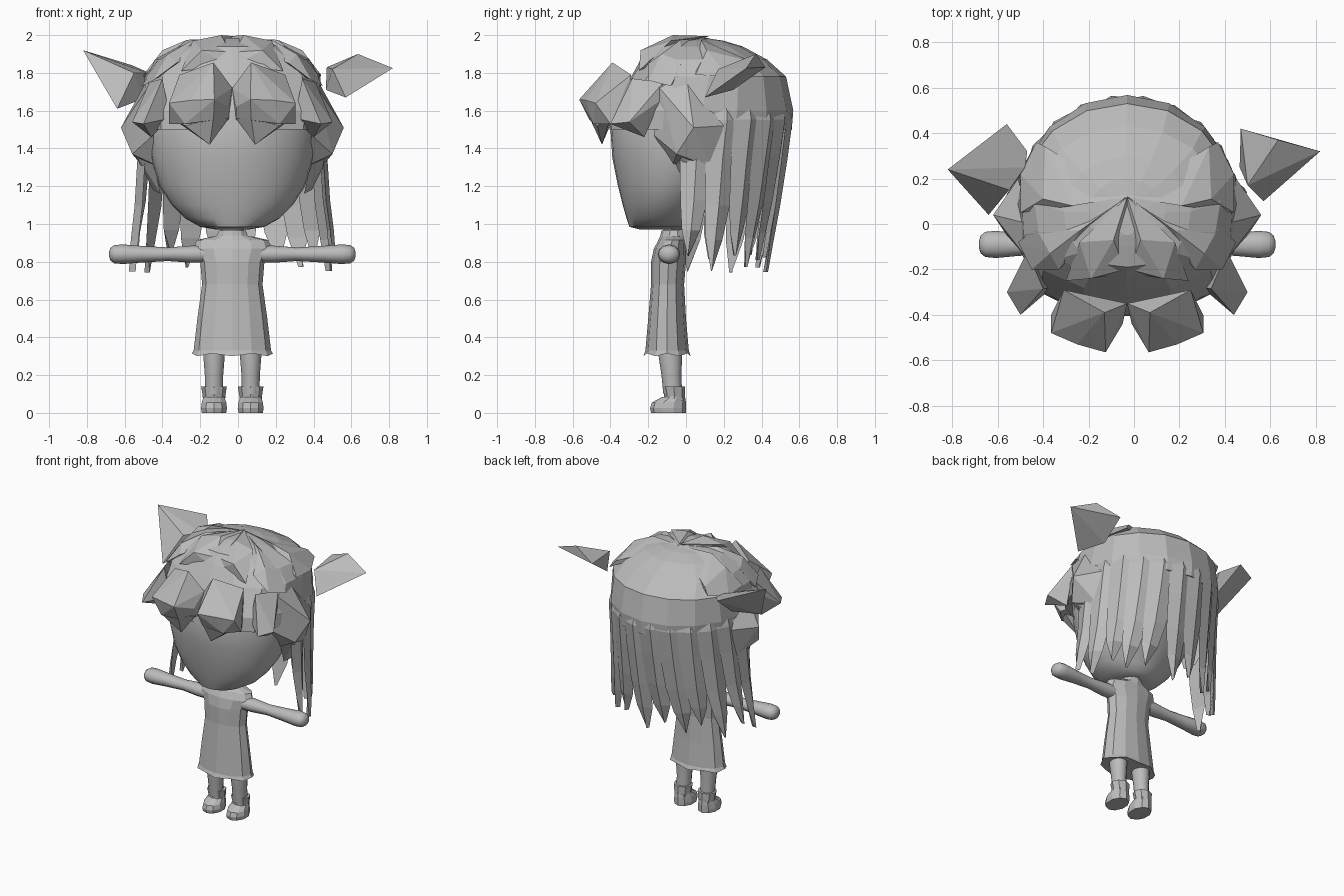
import bpy, bmesh, math, random

random.seed(4)
if "Cube" in bpy.data.objects:
    bpy.data.objects.remove(bpy.data.objects["Cube"], do_unlink=True)

CX = -0.03  # centre line of the figure
clay = bpy.data.materials.new("grey_clay")
clay.use_nodes = True
clay.diffuse_color = (0.5, 0.5, 0.5, 1)
clay.node_tree.nodes["Principled BSDF"].inputs["Base Color"].default_value = (0.5, 0.5, 0.5, 1)


def finish(name, bm, smooth=False):
    bmesh.ops.recalc_face_normals(bm, faces=bm.faces[:])
    mesh = bpy.data.meshes.new(name)
    for f in bm.faces:
        f.smooth = smooth
    bm.to_mesh(mesh)
    bm.free()
    mesh.materials.append(clay)
    ob = bpy.data.objects.new(name, mesh)
    bpy.context.collection.objects.link(ob)
    return ob


def skin(bm, rings):
    """Bridge equal rings of points and close both ends."""
    rows = [[bm.verts.new(p) for p in ring] for ring in rings]
    n = len(rows[0])
    for a, b in zip(rows, rows[1:]):
        for i in range(n):
            j = (i + 1) % n
            bm.faces.new((a[i], a[j], b[j], b[i]))
    bm.faces.new(rows[0])
    bm.faces.new(rows[-1])


def loft(name, profile, n, cx=CX, smooth=False, shape=None):
    """Stack ellipses given as (z, half width, front y, back y)."""
    rings = []
    for k, (z, w, yf, yb) in enumerate(profile):
        ring = []
        for i in range(n):
            a = math.tau * i / n
            s, dz = shape(i, k, a) if shape else (1, 0)
            ring.append((cx + w * s * math.sin(a),
                         (yf + yb) / 2 - (yb - yf) / 2 * s * math.cos(a), z + dz))
        rings.append(ring)
    bm = bmesh.new()
    skin(bm, rings)
    return finish(name, bm, smooth)


def hull(name, points, side=None):
    """Faceted chunk; with a side, x is measured outward from the centre line."""
    bm = bmesh.new()
    for x, y, z in points:
        bm.verts.new((x if side is None else CX + side * x, y, z))
    out = bmesh.ops.convex_hull(bm, input=bm.verts[:])
    loose = {g for g in out["geom_interior"] if isinstance(g, bmesh.types.BMVert)}
    bmesh.ops.delete(bm, geom=list(loose), context='VERTS')
    return finish(name, bm)


# Head and neck
loft("head", [(.97, .08, -.24, .0), (.985, .17, -.30, .05), (1.03, .25, -.315, .08),
              (1.1, .32, -.335, .12), (1.2, .385, -.36, .2), (1.35, .43, -.39, .3),
              (1.5, .45, -.40, .36), (1.68, .42, -.36, .38), (1.83, .28, -.2, .28)],
     32, smooth=True)
loft("neck", [(.88, .07, -.13, .0), (.94, .06, -.12, .0), (1.04, .06, -.12, .0)], 14, smooth=True)

# Dress with a collar and an uneven hem
loft("dress", [(.30, .215, -.225, .025), (.33, .205, -.215, .015), (.5, .185, -.2, .0),
               (.68, .16, -.185, -.01), (.8, .17, -.185, .0), (.87, .205, -.17, .0),
               (.915, .19, -.145, .0), (.935, .1, -.13, .0)], 12,
     shape=lambda i, k, a: (1, .015 * (i % 2) if k == 0 else 0))
loft("collar", [(.91, .13, -.15, .0), (.94, .085, -.135, .005), (.965, .075, -.13, .0)], 10)


# Scalp hair, squarer towards the front corners
def boxy_front(i, k, a):
    corner = math.sin(2 * a) ** 2 if math.cos(a) > 0 else 0
    return 1 + (.12 if k < 3 else .05) * corner, 0


loft("hair_cap", [(1.5, .475, -.405, .56), (1.6, .485, -.395, .568), (1.78, .465, -.29, .53),
                  (1.87, .41, -.24, .43), (1.94, .28, -.19, .30), (1.97, .17, -.1, .2),
                  (1.985, .04, -.05, .1)], 16, shape=boxy_front)

# Long back hair made of overlapping ridged strands
ROWS = [(1.76, .43, .09, .42, 1.2), (1.55, .488, .08, .482, 1.25), (1.35, .495, .06, .475, 1.2),
        (1.1, .51, .05, .445, 1.05), (.92, .53, .04, .42, .75), (.76, .54, .03, .40, .04)]
COUNT = 12
bm = bmesh.new()
for s in range(COUNT):
    mid = math.radians(-90 + 180 * s / (COUNT - 1))
    drop = random.uniform(-.02, .02) + .06 * (s % 2)
    lean = random.uniform(-.07, .07)
    rings = []
    for k, (z, rx, yc, ry, width) in enumerate(ROWS):
        t = k / (len(ROWS) - 1)
        a = mid + lean * t * t
        half = math.radians(9) * width
        ring = []
        for off, scale in ((-half, .95), (0, 1.015), (half, .99)):
            ring.append((CX + rx * scale * math.sin(a + off),
                         yc + ry * scale * math.cos(a + off), z + drop * t * t))
        rings.append(ring)
    skin(bm, rings)
finish("back_hair", bm)

for side, label in ((-1, "right"), (1, "left")):
    # Heavy fringe
    hull(label + "_fringe", [
        (0, -.35, 1.72), (.10, -.39, 1.855), (.28, -.29, 1.79), (.02, -.44, 1.62),
        (.095, -.565, 1.66), (.22, -.53, 1.655), (.335, -.48, 1.64), (.28, -.3, 1.55),
        (.02, -.4, 1.55), (.10, -.51, 1.55), (.335, -.40, 1.53), (.25, -.49, 1.53)], side)
    hull(label + "_fringe_tip", [
        (.02, -.42, 1.56), (.12, -.445, 1.42), (.25, -.47, 1.52), (.10, -.51, 1.56),
        (.32, -.40, 1.56), (.12, -.39, 1.55)], side)
    # Pointed lock at the temple
    hull(label + "_temple_lock", [
        (.37, -.285, 1.77), (.47, -.40, 1.53), (.53, -.30, 1.54), (.43, -.22, 1.46),
        (.33, -.28, 1.56), (.45, -.14, 1.65), (.44, -.12, 1.75)], side)
    # Side lock over the ear
    hull(label + "_side_lock", [
        (.43, .0, 1.8), (.45, -.14, 1.72), (.59, .04, 1.51), (.53, -.05, 1.37),
        (.48, .2, 1.52), (.42, -.17, 1.47), (.40, -.07, 1.31), (.47, .14, 1.3)], side)
    hull(label + "_side_lock_tip", [
        (.53, -.04, 1.4), (.42, -.07, 1.34), (.38, .03, 1.16), (.48, .14, 1.35),
        (.42, .1, 1.18)], side)
    # Crown: locks fanning out from the top of the head
    hull(label + "_front_crown_lock", [
        (0, .12, 1.995), (.06, -.07, 2.0), (.01, -.2, 1.91), (.16, -.24, 1.92),
        (.21, -.08, 1.97), (.27, -.25, 1.81), (.02, -.22, 1.84)], side)
    hull(label + "_middle_crown_lock", [
        (0, .12, 1.985), (.21, -.03, 1.975), (.34, -.13, 1.9), (.42, -.2, 1.76),
        (.30, -.2, 1.85), (.40, -.02, 1.86), (.48, -.08, 1.73)], side)
    hull(label + "_side_crown_lock", [
        (0, .12, 1.985), (.24, .08, 1.975), (.37, .11, 1.92), (.47, .05, 1.79),
        (.47, .22, 1.78), (.40, .36, 1.81), (.36, .34, 1.86)], side)

    # Arm: a bar with a rounded hand
    bm = bmesh.new()
    path = [(.12, .045), (.22, .045), (.34, .036), (.48, .044), (.58, .052),
            (.625, .048), (.645, .034), (.653, .012)]
    skin(bm, [[(CX + side * x, -.09 + 1.15 * r * math.cos(math.tau * i / 12),
                .84 + r * math.sin(math.tau * i / 12)) for i in range(12)] for x, r in path])
    finish(label + "_arm", bm, True)

    # Leg and ankle boot
    lx = CX + side * .097
    loft(label + "_leg", [(.1, .048, -.12, -.02), (.2, .05, -.13, -.025), (.3, .058, -.145, -.02),
                          (.4, .055, -.145, -.02)], 14, lx, True)
    loft(label + "_boot_sole", [(0, .068, -.185, .0), (.025, .072, -.19, .0), (.055, .068, -.18, .0),
                                (.085, .058, -.125, -.005)], 10, lx)
    loft(label + "_boot_shaft", [(.05, .058, -.13, -.005), (.09, .06, -.115, -.005),
                                 (.14, .068, -.125, -.005)], 8, lx)

# Pointed hair tufts, one on each side
hull("left_pointed_tuft", [
    (.82, .32, 1.825), (.635, .37, 1.90), (.47, .42, 1.83), (.57, .1, 1.67),
    (.465, .25, 1.71), (.5, .17, 1.82), (.6, .22, 1.82)])
hull("right_pointed_tuft", [
    (-.82, .24, 1.92), (-.56, .44, 1.84), (-.47, .32, 1.80), (-.64, .04, 1.61),
    (-.51, .2, 1.66), (-.48, .25, 1.8), (-.55, .15, 1.8)])

# Smooth parts keep their sharp edges
bpy.ops.object.select_all(action='DESELECT')
for ob in bpy.data.objects:
    if ob.type == 'MESH' and ob.data.polygons[0].use_smooth:
        ob.select_set(True)
        bpy.context.view_layer.objects.active = ob
bpy.ops.object.shade_smooth_by_angle(angle=math.radians(40))
